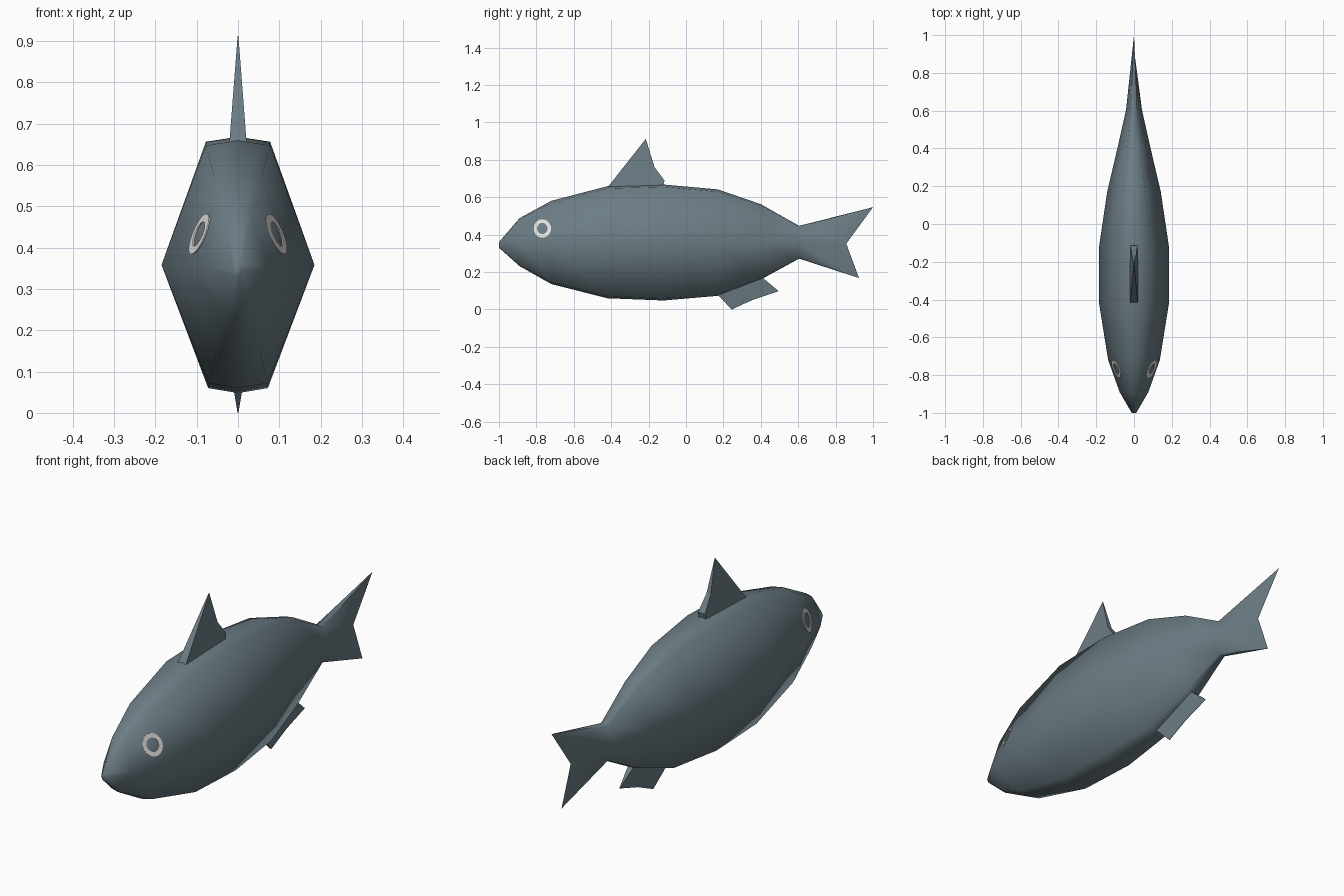
import bpy, bmesh, math
from mathutils import Vector
from mathutils.bvhtree import BVHTree

if "Cube" in bpy.data.objects:
    bpy.data.objects.remove(bpy.data.objects["Cube"])


def material(name, rgb):
    m = bpy.data.materials.new(name)
    m.diffuse_color = (*rgb, 1)
    m.use_nodes = True
    m.node_tree.nodes["Principled BSDF"].inputs["Base Color"].default_value = m.diffuse_color
    return m


SKIN = material("slate blue grey", (0.15, 0.205, 0.235))
WHITE = material("eye white", (0.78, 0.76, 0.74))


def finish(bm, name, mat, smooth_angle=None):
    bmesh.ops.remove_doubles(bm, verts=bm.verts, dist=0.0005)
    bmesh.ops.recalc_face_normals(bm, faces=bm.faces)
    mesh = bpy.data.meshes.new(name)
    bm.to_mesh(mesh)
    bm.free()
    mesh.materials.append(mat)
    ob = bpy.data.objects.new(name, mesh)
    bpy.context.collection.objects.link(ob)
    if smooth_angle:
        bpy.ops.object.select_all(action='DESELECT')
        ob.select_set(True)
        bpy.context.view_layer.objects.active = ob
        bpy.ops.object.shade_smooth_by_angle(angle=math.radians(smooth_angle))
    return ob


# Body: eight-sided rings (y, half width, top, middle, bottom)
STATIONS = [
    (-1.00, 0.012, 0.360, 0.345, 0.330),
    (-0.89, 0.076, 0.488, 0.350, 0.232),
    (-0.72, 0.137, 0.581, 0.358, 0.136),
    (-0.42, 0.185, 0.659, 0.358, 0.060),
    (-0.12, 0.185, 0.668, 0.358, 0.048),
    (0.17, 0.142, 0.642, 0.358, 0.073),
    (0.40, 0.088, 0.563, 0.358, 0.160),
    (0.605, 0.042, 0.447, 0.357, 0.272),
]
bm = bmesh.new()
rings = []
for y, w, top, mid, bot in STATIONS:
    d = 0.012 * min(1, w / 0.14)
    right = [(0.42 * w, y, top - d), (w, y, mid), (0.39 * w, y, bot + d)]
    left = [(-x, yy, z) for x, yy, z in reversed(right)]
    pts = [(0, y, top)] + right + [(0, y, bot)] + left
    rings.append([bm.verts.new(p) for p in pts])
# Forked tail: the last ring pinches flat to two tips and a notch
up, notch, low = (0, 1.0, 0.547), (0, 0.857, 0.352), (0, 0.925, 0.168)
rings.append([bm.verts.new(p) for p in (up, up, notch, low, low, low, notch, up)])
bm.faces.new(rings[0])
for a, b in zip(rings, rings[1:]):
    for i in range(8):
        j = (i + 1) % 8
        bm.faces.new((a[i], a[j], b[j], b[i]))
body = finish(bm, "body", SKIN, 75)


# Fins: side outlines (y, z, half thickness), mirrored across the middle
def fin(name, outline):
    bm = bmesh.new()
    sides = [[bm.verts.new((s * t, y, z)) for y, z, t in outline] for s in (-1, 1)]
    for side in sides:
        bm.faces.new(side)
    n = len(outline)
    for i in range(n):
        j = (i + 1) % n
        bm.faces.new((sides[0][i], sides[0][j], sides[1][j], sides[1][i]))
    bmesh.ops.triangulate(bm, faces=[f for f in bm.faces if len(f.verts) > 4])
    bmesh.ops.dissolve_degenerate(bm, edges=bm.edges, dist=0.0005)
    return finish(bm, name, SKIN)


fin("dorsal_fin", [(-0.42, 0.652, 0.021), (-0.215, 0.912, 0.001), (-0.168, 0.76, 0.011),
                   (-0.115, 0.69, 0.018), (-0.125, 0.650, 0.021)])
fin("anal_fin", [(0.17, 0.077, 0.014), (0.245, 0.0, 0.001), (0.36, 0.053, 0.001),
                 (0.495, 0.098, 0.001), (0.41, 0.170, 0.014)])

# Eyes: thin rings laid onto the flanks of the head
skin = BVHTree.FromPolygons([v.co.copy() for v in body.data.vertices],
                            [tuple(p.vertices) for p in body.data.polygons])
N = 32
for side, name in ((1, "right_eye"), (-1, "left_eye")):
    bm = bmesh.new()
    loops = []
    for r, lift in ((0.028, 0.0), (0.028, 0.003), (0.037, 0.003), (0.046, 0.003), (0.046, 0.0)):
        loop = []
        for i in range(N):
            a = math.tau * i / N
            start = Vector((side, -0.768 + r * math.cos(a), 0.433 + 1.06 * r * math.sin(a)))
            hit = skin.ray_cast(start, Vector((-side, 0, 0)))[0]
            loop.append(bm.verts.new(hit + Vector((side * lift, 0, 0))))
        loops.append(loop)
    for a, b in zip(loops, loops[1:] + loops[:1]):
        for i in range(N):
            j = (i + 1) % N
            bm.faces.new((a[i], a[j], b[j], b[i]))
    finish(bm, name, WHITE)
